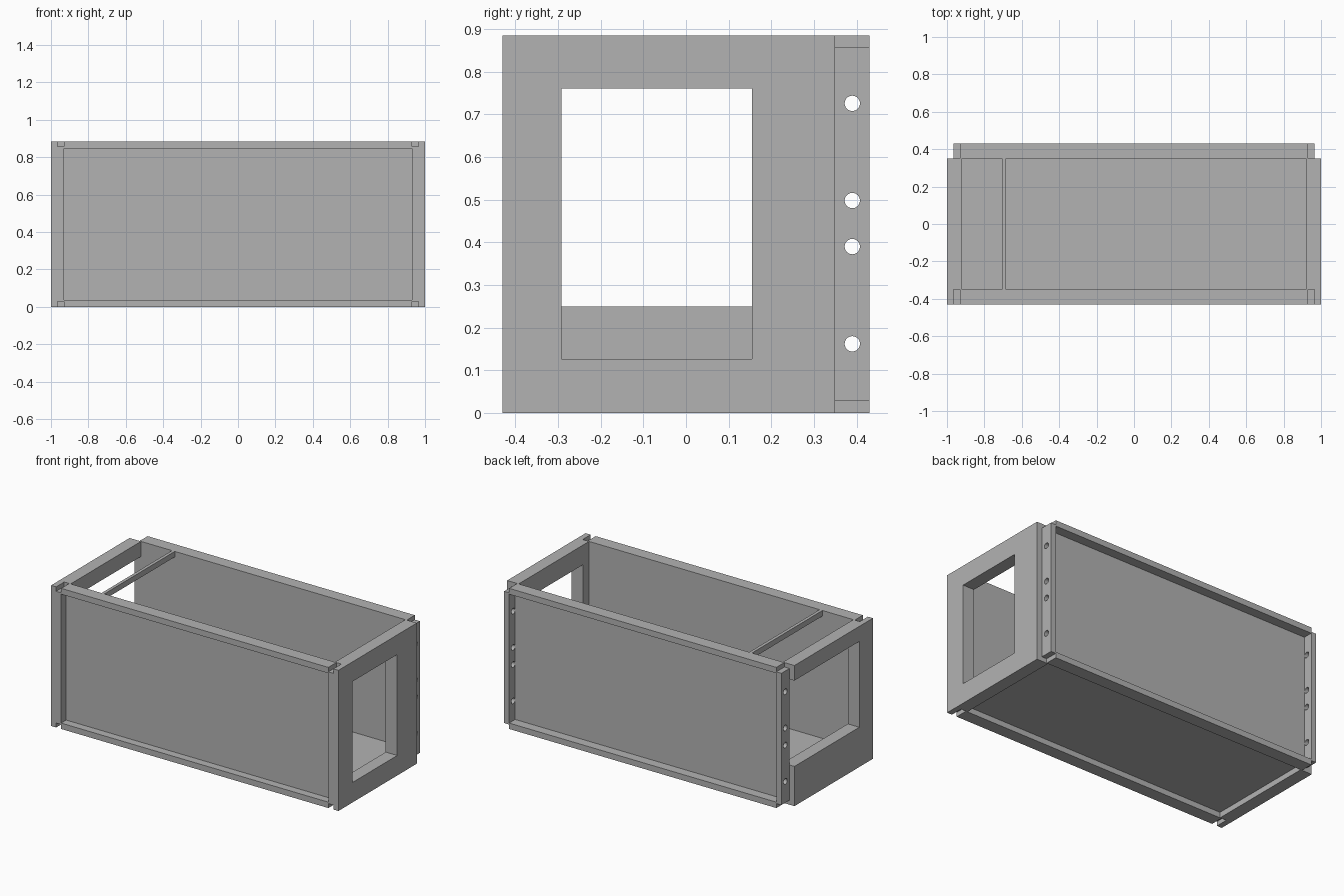
import bpy, math
from mathutils import Matrix

cube = bpy.data.objects.get("Cube")
if cube:
    bpy.data.objects.remove(cube, do_unlink=True)

# One painted-metal grey
grey = bpy.data.materials.new("grey_metal")
grey.use_nodes = True
grey.diffuse_color = (0.45, 0.45, 0.45, 1)
grey.node_tree.nodes["Principled BSDF"].inputs["Base Color"].default_value = (0.45, 0.45, 0.45, 1)

HEIGHT = 0.885
INNER_Y, OUTER_Y = 0.35, 0.43
INNER_X, OUTER_X = 0.92, 1.0
TAB_IN, TAB_OUT = 0.93, 0.965      # tray side flanges
NOTCH = 0.028                      # corner relief height
LIP = 0.037                        # tray top and bottom flanges


def rect(a, b, c, d):
    return [(a, c), (b, c), (b, d), (a, d)]


def circle(y, z, r, sides=24):
    return [(y + r * math.cos(math.tau * i / sides),
             z + r * math.sin(math.tau * i / sides)) for i in range(sides)]


def plate(name, x0, x1, *outlines):
    """Flat plate standing in the YZ plane; outlines after the first are holes."""
    curve = bpy.data.curves.new(name, 'CURVE')
    curve.dimensions = '2D'
    curve.fill_mode = 'BOTH'
    curve.extrude = abs(x1 - x0) / 2
    for points in outlines:
        spline = curve.splines.new('POLY')
        spline.points.add(len(points) - 1)
        for p, (y, z) in zip(spline.points, points):
            p.co = (y, z, 0, 1)
        spline.use_cyclic_u = True
    temp = bpy.data.objects.new(name + "_outline", curve)
    bpy.context.collection.objects.link(temp)
    bpy.context.view_layer.update()
    graph = bpy.context.evaluated_depsgraph_get()
    mesh = bpy.data.meshes.new_from_object(temp.evaluated_get(graph))
    bpy.data.objects.remove(temp, do_unlink=True)
    # Local X, Y, Z become world Y, Z, X
    mesh.transform(Matrix(((0, 0, 1, (x0 + x1) / 2), (1, 0, 0, 0),
                           (0, 1, 0, 0), (0, 0, 0, 1))))
    mesh.materials.clear()
    mesh.materials.append(grey)
    for poly in mesh.polygons:
        poly.use_smooth = False
        poly.material_index = 0
    ob = bpy.data.objects.new(name, mesh)
    bpy.context.collection.objects.link(ob)
    return ob


def box(name, x0, x1, y0, y1, z0, z1):
    return plate(name, x0, x1, rect(y0, y1, z0, z1))


# Front and back trays: recessed sheet with four folded flanges
for name, s, sheet in (("front", -1, 0.38), ("back", 1, 0.37)):
    ys = sorted((s * INNER_Y, s * OUTER_Y))
    box(name + "_sheet", -TAB_IN, TAB_IN, *sorted((s * INNER_Y, s * sheet)), 0, HEIGHT)
    box(name + "_bottom_flange", -TAB_IN, TAB_IN, *ys, 0, LIP)
    box(name + "_top_flange", -TAB_IN, TAB_IN, *ys, HEIGHT - LIP, HEIGHT)
    holes = [circle(0.39, z, 0.018) for z in (0.162, 0.39, 0.498, 0.726)] if s > 0 else []
    for side, label in ((1, "left"), (-1, "right")):
        plate(f"{name}_{label}_flange", side * TAB_IN, side * TAB_OUT,
              rect(*ys, NOTCH, HEIGHT - NOTCH), *holes)

# End panels: a thick core plus an outer skin that wraps past the front tray
window = rect(-0.292, 0.155, 0.126, 0.761)


def open_frame(front):
    """Outline of a frame whose opening runs out through its back edge."""
    return [(front, 0), (INNER_Y, 0), (INNER_Y, 0.25), (-0.295, 0.25),
            (-0.295, 0.79), (INNER_Y, 0.79), (INNER_Y, HEIGHT), (front, HEIGHT)]


for part, x0, x1, front in (("core", INNER_X, TAB_OUT, -INNER_Y),
                            ("skin", TAB_OUT, OUTER_X, -OUTER_Y)):
    plate("left_end_" + part, x0, x1, rect(front, INNER_Y, 0, HEIGHT), window)
    plate("right_end_" + part, -x1, -x0, open_frame(front))

# Recessed floor and the thin cross bar at the top
box("floor", -INNER_X, INNER_X, -INNER_Y, INNER_Y, 0.035, 0.08)
box("cross_bar", -0.705, -0.685, -INNER_Y, INNER_Y, HEIGHT - 0.035, HEIGHT)
